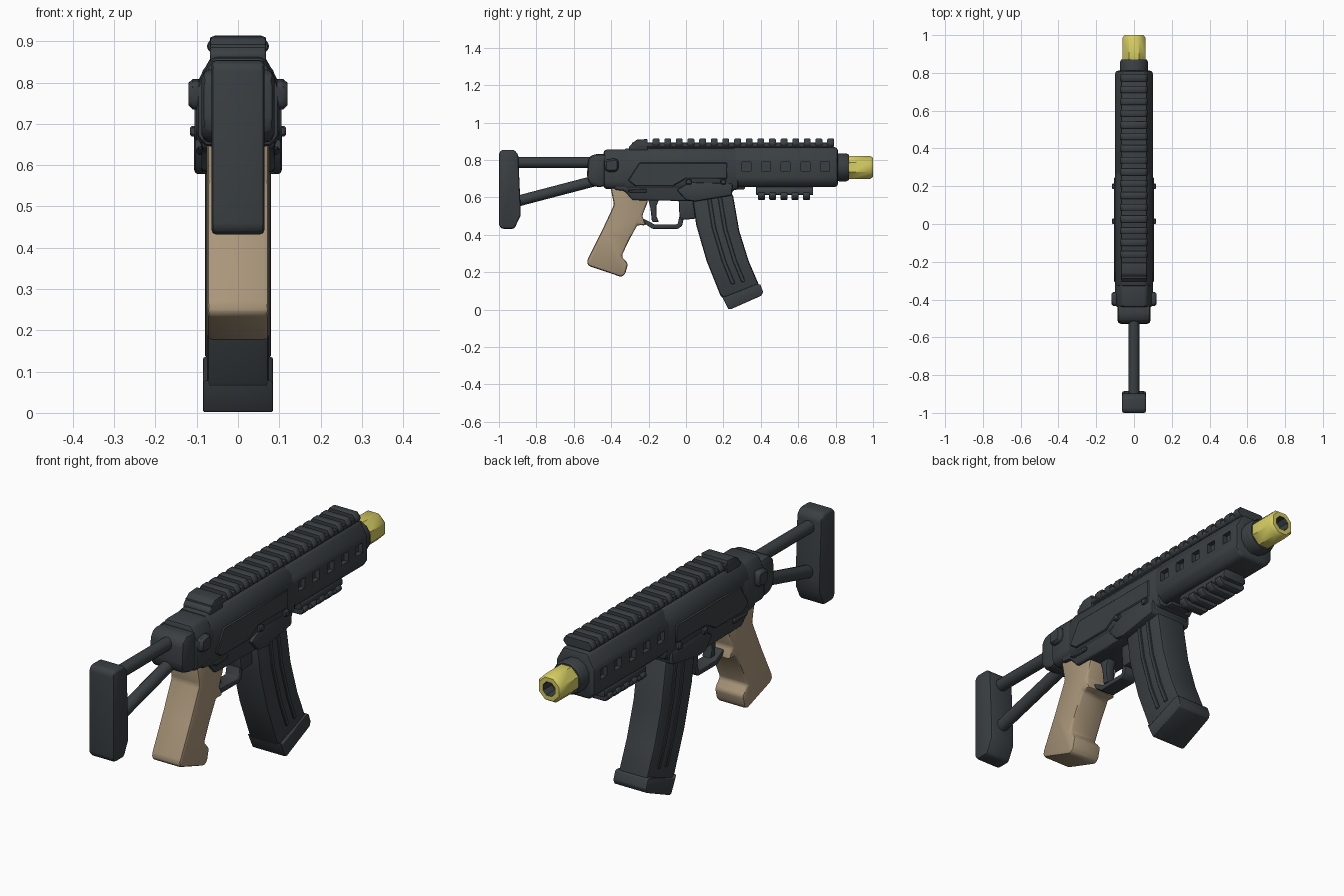
import bpy, bmesh, math
from mathutils import Vector

if "Cube" in bpy.data.objects:
    bpy.data.objects.remove(bpy.data.objects["Cube"])


def material(name, rgb):
    m = bpy.data.materials.new(name)
    m.diffuse_color = (*rgb, 1)
    m.use_nodes = True
    m.node_tree.nodes["Principled BSDF"].inputs["Base Color"].default_value = m.diffuse_color
    return m


DARK = material("dark grey", (0.042, 0.050, 0.056))
TAN = material("tan", (0.40, 0.305, 0.195))
YELLOW = material("yellow", (0.66, 0.60, 0.12))


def smooth(ob):
    bpy.ops.object.select_all(action='DESELECT')
    ob.select_set(True)
    bpy.context.view_layer.objects.active = ob
    bpy.ops.object.shade_smooth_by_angle(angle=math.radians(38))


def finish(name, bm, mats, bevel=0.0, segments=2):
    bmesh.ops.recalc_face_normals(bm, faces=bm.faces)
    if bevel:
        edges = [e for e in bm.edges if e.calc_face_angle(0) > 0.5]
        bmesh.ops.bevel(bm, geom=edges, offset=bevel, segments=segments,
                        affect='EDGES', profile=0.5, clamp_overlap=True)
    me = bpy.data.meshes.new(name)
    bm.to_mesh(me)
    bm.free()
    for m in mats:
        me.materials.append(m)
    ob = bpy.data.objects.new(name, me)
    bpy.context.collection.objects.link(ob)
    smooth(ob)
    return ob


def add_prism(bm, pts, a, b, axis='X'):
    """Extrude a (y,z) profile along x, or an (x,z) profile along y."""
    put = (lambda p, t: (t, p[0], p[1])) if axis == 'X' else (lambda p, t: (p[0], t, p[1]))
    lo = [bm.verts.new(put(p, a)) for p in pts]
    hi = [bm.verts.new(put(p, b)) for p in pts]
    bm.faces.new(lo)
    bm.faces.new(hi[::-1])
    n = len(pts)
    for i in range(n):
        j = (i + 1) % n
        bm.faces.new((lo[i], hi[i], hi[j], lo[j]))


def plate(name, pts, half, bevel=0.01, mat=DARK, segments=2):
    bm = bmesh.new()
    add_prism(bm, pts, -half, half)
    return finish(name, bm, [mat], bevel, segments)


def rect(y0, y1, z0, z1):
    return [(y0, z0), (y1, z0), (y1, z1), (y0, z1)]


def side_plates(name, outlines, x0, x1, bevel=0.004):
    bm = bmesh.new()
    for pts in outlines:
        for s in (-1, 1):
            add_prism(bm, pts, s * x0, s * x1)
    return finish(name, bm, [DARK], bevel, 1)


def mirrored(half_pts):
    return half_pts + [(-x, z) for x, z in reversed(half_pts)]


def section(name, half_pts, y0, y1, bevel=0.012):
    bm = bmesh.new()
    add_prism(bm, mirrored(half_pts), y0, y1, 'Y')
    return finish(name, bm, [DARK], bevel)


def tube(name, p, q, r):
    p, q = Vector(p), Vector(q)
    bm = bmesh.new()
    bmesh.ops.create_cone(bm, cap_ends=True, segments=12, radius1=r, radius2=r, depth=(q - p).length)
    bm.transform((q - p).to_track_quat('Z', 'Y').to_matrix().to_4x4())
    bmesh.ops.translate(bm, verts=bm.verts, vec=(p + q) / 2)
    return finish(name, bm, [DARK])


def lathe(name, rings, z, sides, mats, inner_from=99):
    """Revolve (radius, y) rings about the barrel axis."""
    bm = bmesh.new()
    loops = []
    for r, y in rings:
        loops.append([bm.verts.new((r * math.cos((k + .5) * math.tau / sides), y,
                                    z + r * math.sin((k + .5) * math.tau / sides))) for k in range(sides)])
    for i in range(len(loops) - 1):
        for k in range(sides):
            j = (k + 1) % sides
            f = bm.faces.new((loops[i][k], loops[i][j], loops[i + 1][j], loops[i + 1][k]))
            f.material_index = int(i >= inner_from)
    bm.faces.new(loops[0])
    bm.faces.new(loops[-1]).material_index = int(inner_from < 99)
    return finish(name, bm, mats)


# Upper receiver and hand guard
section("upper_receiver", [(0.085, 0.64), (0.1, 0.67), (0.1, 0.79), (0.085, 0.83), (0.06, 0.862)], -0.33, 0.28)
section("receiver_rear", [(0.08, 0.645), (0.1, 0.67), (0.1, 0.79), (0.065, 0.855)], -0.44, -0.27, 0.015)
guard = section("hand_guard", [(0.07, 0.655), (0.1, 0.69), (0.1, 0.80), (0.062, 0.868)], 0.25, 0.812, 0.016)

# Square pockets along both sides of the hand guard
bm = bmesh.new()
for i in range(5):
    y = 0.323 + i * 0.105
    for s in (-1, 1):
        add_prism(bm, rect(y - 0.024, y + 0.024, 0.742, 0.788), s * 0.078, s * 0.13)
cutter = finish("pocket_cutter", bm, [DARK])
cutter.hide_render = True
cut = guard.modifiers.new("pockets", 'BOOLEAN')
cut.operation = 'DIFFERENCE'
cut.solver = 'EXACT'
cut.object = cutter
bpy.context.view_layer.objects.active = guard
bpy.ops.object.modifier_apply(modifier="pockets")
bpy.data.objects.remove(cutter)
smooth(guard)

# Lower receiver, magazine well and raised side panels
plate("lower_receiver", [(-0.40, 0.70), (-0.38, 0.64), (-0.33, 0.635), (-0.285, 0.585), (0.03, 0.58),
                         (0.24, 0.615), (0.27, 0.66), (0.27, 0.70)], 0.09)
plate("magazine_well", [(-0.05, 0.64), (0.0, 0.585), (0.05, 0.578), (0.245, 0.61), (0.25, 0.675),
                        (0.02, 0.682)], 0.106)
side_plates("receiver_panels", [[(-0.31, 0.69), (-0.27, 0.66), (-0.07, 0.66), (0.0, 0.70), (0.22, 0.70),
                                 (0.22, 0.785), (-0.25, 0.785)]], 0.095, 0.105)
side_plates("receiver_pins", [rect(0.185, 0.215, 0.67, 0.695), rect(0.0, 0.03, 0.67, 0.695)], 0.09, 0.116)
side_plates("rear_lugs", [[(-0.435, 0.75), (-0.42, 0.735), (-0.375, 0.735), (-0.36, 0.75), (-0.36, 0.795),
                           (-0.375, 0.81), (-0.435, 0.80)]], 0.085, 0.12, 0.01)
side_plates("selector_levers", [[(-0.32, 0.64), (-0.30, 0.625), (-0.21, 0.625), (-0.21, 0.645)]], 0.08, 0.1)

# Top rail with cross teeth
section("top_rail_base", [(0.05, 0.84), (0.05, 0.865), (0.068, 0.872), (0.068, 0.893)], -0.29, 0.782, 0.004)
bm = bmesh.new()
tooth = mirrored([(0.062, 0.868), (0.075, 0.882), (0.075, 0.893), (0.06, 0.914)])
for i in range(16):
    y = -0.178 + i * 0.0622
    add_prism(bm, tooth, y, y + 0.036, 'Y')
finish("top_rail_teeth", bm, [DARK], 0.004, 1)
plate("top_rail_ramp", [(-0.305, 0.85), (-0.305, 0.872), (-0.265, 0.908), (-0.205, 0.912), (-0.205, 0.85)], 0.068, 0.006)

# Lower accessory rail
section("lower_rail_base", [(0.04, 0.612), (0.06, 0.617), (0.06, 0.64), (0.045, 0.665)], 0.375, 0.68, 0.005)
bm = bmesh.new()
for i in range(5):
    y = 0.385 + i * 0.06
    add_prism(bm, mirrored([(0.05, 0.586), (0.07, 0.605), (0.07, 0.618), (0.055, 0.63)]), y, y + 0.037, 'Y')
finish("lower_rail_teeth", bm, [DARK], 0.004, 1)
plate("guard_latch", rect(0.255, 0.315, 0.643, 0.67), 0.05, 0.006)

# Barrel nut and muzzle
lathe("barrel_nut", [(0.075, 0.78), (0.078, 0.855), (0.07, 0.872)], 0.76, 12, [DARK])
lathe("muzzle", [(0.064, 0.865), (0.067, 0.88), (0.066, 0.985), (0.055, 1.0), (0.034, 1.0), (0.030, 0.94)],
      0.76, 8, [YELLOW, DARK], 4)

# Folding stock
plate("stock_hinge", [(-0.53, 0.70), (-0.51, 0.665), (-0.46, 0.652), (-0.42, 0.665), (-0.42, 0.83),
                      (-0.49, 0.833), (-0.525, 0.81)], 0.088, 0.022)
tube("stock_upper_strut", (0, -0.93, 0.787), (0, -0.45, 0.787), 0.029)
tube("stock_lower_strut", (0, -0.93, 0.572), (0, -0.48, 0.69), 0.029)
plate("butt_plate", [(-1.0, 0.838), (-0.985, 0.854), (-0.92, 0.854), (-0.897, 0.83), (-0.885, 0.56),
                     (-0.885, 0.50), (-0.918, 0.432), (-0.985, 0.432), (-1.0, 0.45)], 0.064, 0.02)

# Pistol grip
plate("pistol_grip", [(-0.405, 0.66), (-0.385, 0.56), (-0.45, 0.42), (-0.53, 0.26), (-0.525, 0.235),
                      (-0.345, 0.174), (-0.325, 0.19), (-0.31, 0.245), (-0.345, 0.285), (-0.305, 0.37),
                      (-0.26, 0.452), (-0.212, 0.45), (-0.235, 0.50), (-0.205, 0.575), (-0.205, 0.66)],
      0.075, 0.018, TAN)

# Trigger and guard
plate("trigger_guard", [(-0.245, 0.475), (-0.18, 0.432), (-0.04, 0.432), (-0.02, 0.45), (-0.01, 0.50),
                        (-0.035, 0.50), (-0.045, 0.456), (-0.17, 0.456), (-0.225, 0.485)], 0.035, 0.005)
plate("trigger", [(-0.205, 0.60), (-0.19, 0.54), (-0.182, 0.47), (-0.145, 0.467), (-0.158, 0.50),
                  (-0.158, 0.555), (-0.14, 0.60)], 0.022, 0.006)
plate("magazine_catch", [(-0.04, 0.60), (-0.035, 0.50), (-0.025, 0.48), (0.05, 0.485), (0.06, 0.60)], 0.04, 0.008)

# Curved magazine: rear and front edges from top to bottom
rear = [(0.03, 0.62), (0.055, 0.45), (0.11, 0.26), (0.19, 0.06)]
front = [(0.25, 0.62), (0.285, 0.42), (0.335, 0.26), (0.395, 0.12)]
plate("magazine", rear + front[::-1], 0.075, 0.014)
plate("magazine_base", [(0.188, 0.08), (0.226, 0.002), (0.24, 0.002), (0.405, 0.075), (0.412, 0.095),
                        (0.397, 0.135), (0.375, 0.135), (0.205, 0.068)], 0.085, 0.012)


def between(t):
    return [Vector(a).lerp(Vector(b), t) for a, b in zip(rear, front)]


ribs = []
for t in (0.36, 0.62):
    a, b = between(t), between(t + 0.10)
    a[-1], b[-1] = a[-1].lerp(a[-2], 0.3), b[-1].lerp(b[-2], 0.3)
    ribs.append(a + b[::-1])
side_plates("magazine_ribs", ribs, 0.07, 0.08, 0.003)
